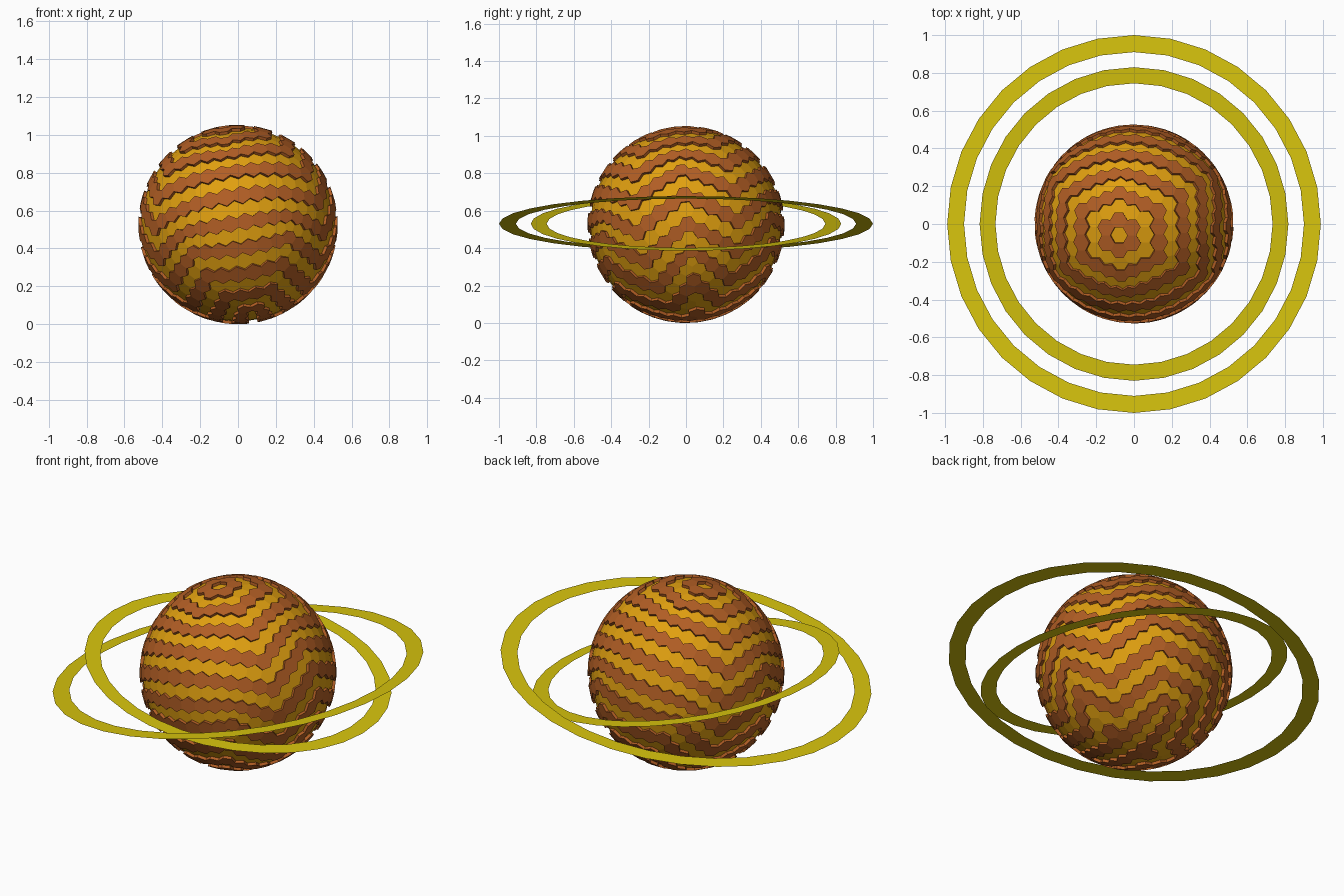
import bpy, bmesh, math
from mathutils import Vector, Matrix

if "Cube" in bpy.data.objects:
    bpy.data.objects.remove(bpy.data.objects["Cube"])

R_HIGH, R_LOW = 0.527, 0.511          # raised and sunken tile rows
AXIS = Vector((-0.08, -0.06, 0.51)).normalized()   # tilted planet axis


def material(name, rgb):
    m = bpy.data.materials.new(name)
    m.diffuse_color = (*rgb, 1)
    m.use_nodes = True
    m.node_tree.nodes["Principled BSDF"].inputs["Base Color"].default_value = m.diffuse_color
    return m


def add_object(name, bm, mats):
    mesh = bpy.data.meshes.new(name)
    bm.to_mesh(mesh)
    bm.free()
    for m in mats:
        mesh.materials.append(m)
    ob = bpy.data.objects.new(name, mesh)
    bpy.context.collection.objects.link(ob)
    return ob


gold = material("gold", (0.75, 0.35, 0.005))
rust = material("rust brown", (0.445, 0.112, 0.018))
yellow = material("ring yellow", (0.68, 0.55, 0.004))

# icosphere whose dual gives the hexagon tiles, turned so an edge midpoint is the pole
base = bmesh.new()
bmesh.ops.create_icosphere(base, subdivisions=1, radius=1)
base.edges.ensure_lookup_table()
a, b = (v.co.copy() for v in base.edges[0].verts)
base.free()
d = (a + b).normalized()
e = (b - a).normalized()
src = Matrix((d.cross(e), e, d))                      # rows: source frame
ty = (Vector((0, 1, 0)) - AXIS * AXIS.y).normalized()
dst = Matrix((ty.cross(AXIS) * 1.0, ty, AXIS))
src[0] = e.cross(d)
rot = dst.transposed() @ src

ico = bmesh.new()
bmesh.ops.create_icosphere(ico, subdivisions=4, radius=1)
for v in ico.verts:
    v.co = rot @ v.co
ico.verts.index_update()
ico.faces.index_update()

# number the tile rows outwards from the pole
pole = max(ico.verts, key=lambda v: v.co.dot(AXIS))
row = {pole: 0}
queue = [pole]
for v in queue:
    for ed in v.link_edges:
        w = ed.other_vert(v)
        if w not in row:
            row[w] = row[v] + 1
            queue.append(w)

# planet: gold sunken rows alternate with rust raised rows
bm = bmesh.new()
corners = {}


def corner(face, high):
    key = (face.index, high)
    if key not in corners:
        p = face.calc_center_median().normalized()
        corners[key] = bm.verts.new(p * (R_HIGH if high else R_LOW))
    return corners[key]


for v in ico.verts:
    high = row[v] % 2
    n = v.co.normalized()
    u = n.orthogonal().normalized()
    w = n.cross(u)

    def angle(f):
        c = f.calc_center_median()
        return math.atan2(c.dot(w), c.dot(u))
    tile = bm.faces.new([corner(f, high) for f in sorted(v.link_faces, key=angle)])
    tile.material_index = high

# step walls between rows of different height
for ed in ico.edges:
    p, q = ed.verts
    if row[p] % 2 != row[q] % 2:
        f, g = ed.link_faces
        wall = bm.faces.new((corner(f, 0), corner(g, 0), corner(g, 1), corner(f, 1)))
        wall.material_index = 1
ico.free()
bmesh.ops.recalc_face_normals(bm, faces=bm.faces[:])
centre_z = -min(v.co.z for v in bm.verts)
planet = add_object("planet", bm, [gold, rust])
planet.location.z = centre_z


# flat rings tilted opposite ways about the y axis
def ring(name, r_in, r_out, tilt, sides=32):
    bm = bmesh.new()
    loops = []
    for r in (r_in, r_out):
        loops.append([bm.verts.new((r * math.cos(t), r * math.sin(t), 0))
                      for t in (2 * math.pi * i / sides for i in range(sides))])
    inner, outer = loops
    for i in range(sides):
        j = (i + 1) % sides
        bm.faces.new((inner[i], outer[i], outer[j], inner[j]))
    bm.transform(Matrix.Rotation(math.radians(tilt), 4, 'Y'))
    ob = add_object(name, bm, [yellow])
    ob.location.z = centre_z + 0.004


ring("outer_ring", 0.91, 1.0, -8.5)
ring("inner_ring", 0.745, 0.83, 10)
